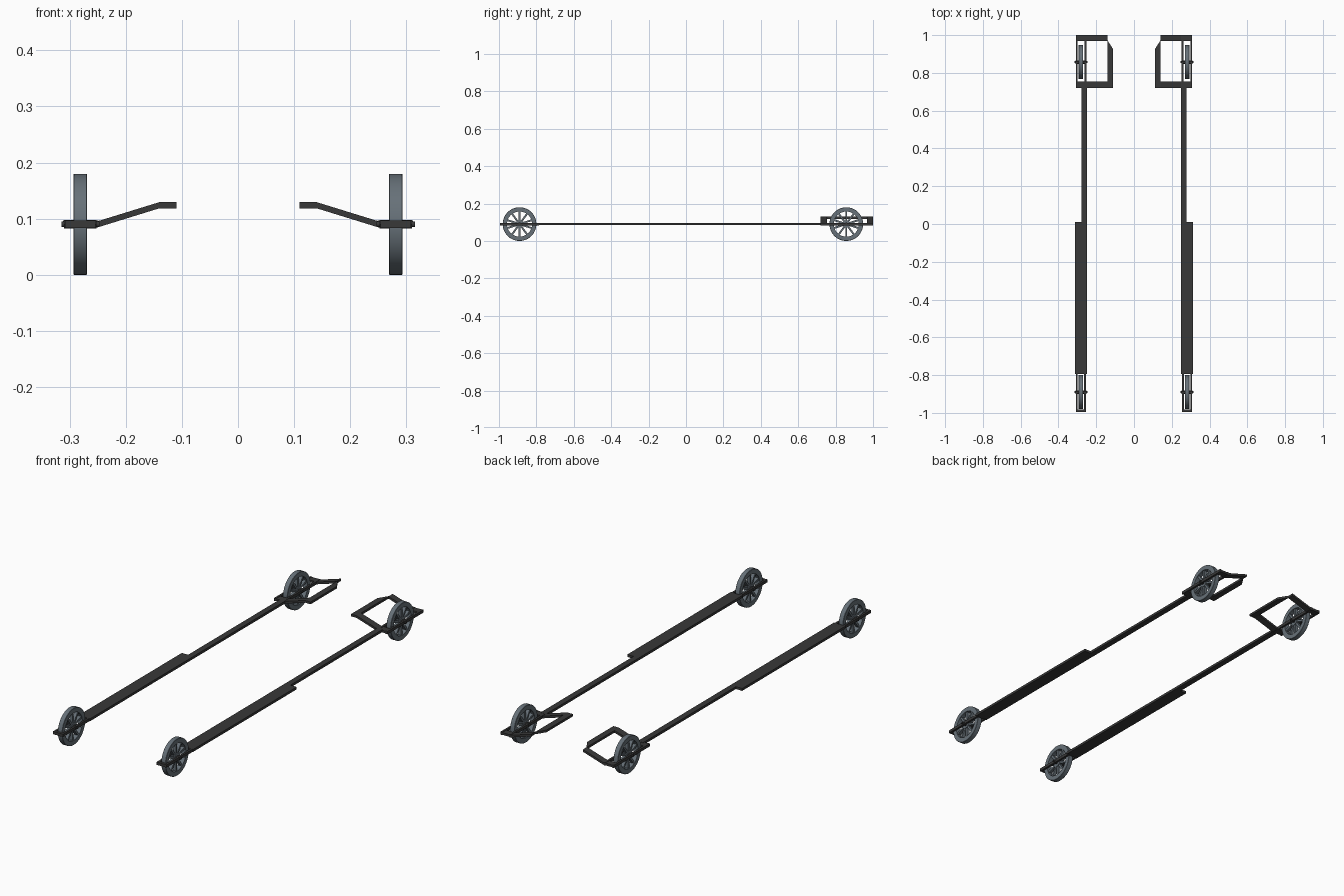
import bpy, bmesh, math
from mathutils import Matrix, Vector

if "Cube" in bpy.data.objects:
    bpy.data.objects.remove(bpy.data.objects["Cube"])


def material(name, rgb):
    m = bpy.data.materials.new(name)
    m.diffuse_color = (*rgb, 1)
    m.use_nodes = True
    m.node_tree.nodes["Principled BSDF"].inputs["Base Color"].default_value = m.diffuse_color
    return m


BLACK = material("black metal", (0.04, 0.04, 0.04))
GREY = material("blue grey wheel", (0.135, 0.165, 0.19))
CX, AXZ = 0.281, 0.09      # ski centre line, axle height


def finish(name, bm, mat, smooth=False):
    """Turn a bmesh on the +x side into an object mirrored to -x."""
    bmesh.ops.recalc_face_normals(bm, faces=bm.faces)
    me = bpy.data.meshes.new(name)
    bm.to_mesh(me)
    bm.free()
    me.materials.append(mat)
    ob = bpy.data.objects.new(name, me)
    bpy.context.collection.objects.link(ob)
    if smooth:
        bpy.ops.object.select_all(action='DESELECT')
        ob.select_set(True)
        bpy.context.view_layer.objects.active = ob
        bpy.ops.object.shade_smooth_by_angle(angle=math.radians(35))
    ob.modifiers.new("other_ski", 'MIRROR').use_mirror_merge = False
    return ob


def add_box(bm, x, y, z, rot=Matrix()):
    size = Matrix.Diagonal((x[1] - x[0], y[1] - y[0], z[1] - z[0], 1))
    mid = Matrix.Translation([(a + b) / 2 for a, b in (x, y, z)])
    bmesh.ops.create_cube(bm, size=1, matrix=rot @ mid @ size)


def add_prism(bm, pts, offset):
    f = bm.faces.new([bm.verts.new(p) for p in pts])
    r = bmesh.ops.extrude_face_region(bm, geom=[f])
    bmesh.ops.translate(bm, vec=offset, verts=[v for v in r['geom'] if isinstance(v, bmesh.types.BMVert)])


def add_cyl(bm, y, r, length, seg=24):
    m = Matrix.Translation((CX, y, AXZ)) @ Matrix.Rotation(math.pi / 2, 4, 'Y')
    bmesh.ops.create_cone(bm, cap_ends=True, segments=seg, radius1=r, radius2=r, depth=length, matrix=m)


def wheel(label, y):
    # tyre: rectangular ring spun about the axle
    bm = bmesh.new()
    w, c = 0.012, Vector((CX, y, AXZ))
    prof = [(-w, 0.067), (-w, 0.089), (-w + 0.001, 0.09), (w - 0.001, 0.09), (w, 0.089), (w, 0.067)]
    vs = [bm.verts.new((CX + a, y, AXZ + r)) for a, r in prof]
    es = [bm.edges.new((vs[i], vs[(i + 1) % len(vs)])) for i in range(len(vs))]
    bmesh.ops.spin(bm, geom=vs + es, cent=c, axis=(1, 0, 0), angle=2 * math.pi, steps=48)
    bmesh.ops.remove_doubles(bm, verts=bm.verts, dist=1e-5)
    finish(label + "_tyre", bm, GREY, True)
    # spokes
    bm = bmesh.new()
    for i in range(10):
        rot = Matrix.Translation(c) @ Matrix.Rotation(i * math.tau / 10, 4, 'X')
        add_box(bm, (-0.008, 0.008), (-0.005, 0.005), (0.012, 0.069), rot)
    finish(label + "_spokes", bm, GREY)
    bm = bmesh.new()
    add_cyl(bm, y, 0.02, 0.022)
    finish(label + "_hub", bm, GREY, True)
    # axle with end nuts
    bm = bmesh.new()
    add_cyl(bm, y, 0.005, 0.068, 12)
    add_cyl(bm, y, 0.009, 0.058, 6)
    finish(label + "_axle", bm, BLACK, True)


wheel("front_wheel", -0.89)
wheel("rear_wheel", 0.857)

# front fork around the wheel
bm = bmesh.new()
Z = (0.083, 0.097)
for x in ((0.254, 0.264), (0.298, 0.308)):
    add_box(bm, x, (-0.995, -0.785), Z)
add_box(bm, (0.264, 0.298), (-0.995, -0.982), Z)
finish("front_fork", bm, BLACK)

# rear fork rails
bm = bmesh.new()
for x in ((0.252, 0.262), (0.298, 0.308)):
    add_box(bm, x, (0.72, 1.0), Z)
finish("rear_fork", bm, BLACK)

# foot board and narrow connecting bar
bm = bmesh.new()
add_box(bm, (0.249, 0.312), (-0.793, 0.01), (0.085, 0.097))
finish("foot_board", bm, BLACK)
bm = bmesh.new()
add_box(bm, (0.249, 0.278), (0.01, 0.73), (0.085, 0.097))
finish("connecting_bar", bm, BLACK)

# cross bars that rise towards the inner side
bm = bmesh.new()
t = 0.0055
for y0, y1, end in ((0.72, 0.755, 0.11), (0.968, 1.0, 0.14)):
    line = [(0.308, 0.09), (0.25, 0.09), (0.14, 0.124)]
    if end < 0.14:
        line.append((end, 0.124))
    pts = [(x, y0, z + t) for x, z in line] + [(x, y0, z - t) for x, z in reversed(line)]
    add_prism(bm, pts, (0, y1 - y0, 0))
finish("raised_cross_bars", bm, BLACK)

# inner rail with slanted rear end
bm = bmesh.new()
add_prism(bm, [(x, y, 0.124 - t) for x, y in ((0.11, 0.755), (0.14, 0.755), (0.14, 0.972), (0.11, 0.925))],
          (0, 0, 2 * t))
finish("inner_rail", bm, BLACK)
